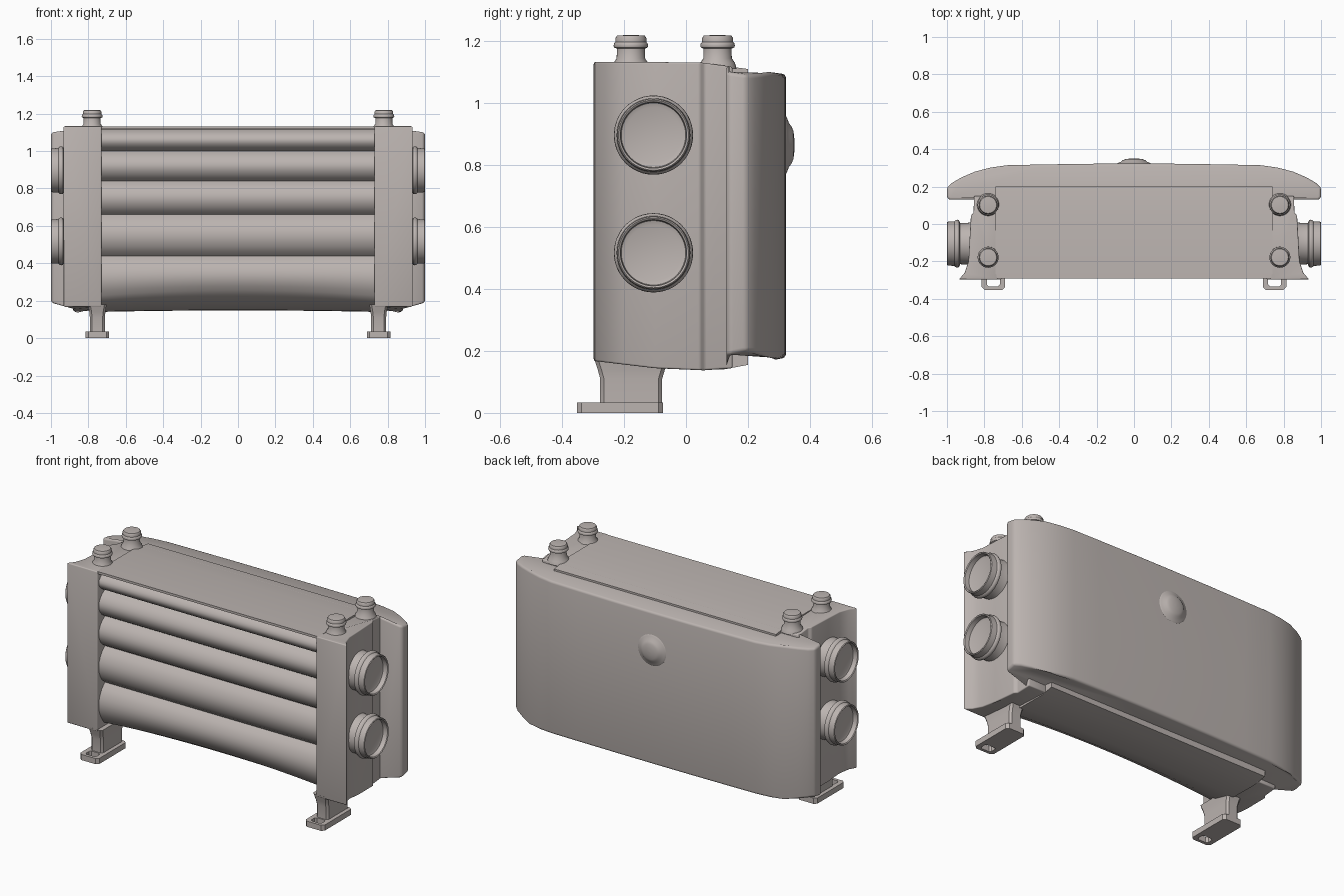
import bpy, bmesh, math
from mathutils import Vector, Matrix

if "Cube" in bpy.data.objects:
    bpy.data.objects.remove(bpy.data.objects["Cube"])

grey = bpy.data.materials.new("warm_grey")
grey.diffuse_color = (0.50, 0.455, 0.435, 1)
grey.use_nodes = True
grey.node_tree.nodes["Principled BSDF"].inputs["Base Color"].default_value = grey.diffuse_color


def loft(name, rings, closed=False, bevel=0.0, angle=40):
    """Skin a list of equal-length rings; cap the ends unless closed."""
    bm = bmesh.new()
    vs = [[bm.verts.new(p) for p in r] for r in rings]
    n = len(rings[0])
    pairs = list(zip(vs, vs[1:])) + ([(vs[-1], vs[0])] if closed else [])
    for a, b in pairs:
        for i in range(n):
            j = (i + 1) % n
            bm.faces.new((a[i], a[j], b[j], b[i]))
    if not closed:
        bm.faces.new(vs[0])
        bm.faces.new(vs[-1])
    bmesh.ops.recalc_face_normals(bm, faces=bm.faces)
    me = bpy.data.meshes.new(name)
    bm.to_mesh(me)
    bm.free()
    me.materials.append(grey)
    ob = bpy.data.objects.new(name, me)
    bpy.context.collection.objects.link(ob)
    bpy.ops.object.select_all(action='DESELECT')
    bpy.context.view_layer.objects.active = ob
    ob.select_set(True)
    if bevel:
        m = ob.modifiers.new("bevel", 'BEVEL')
        m.width, m.segments, m.limit_method = bevel, 3, 'ANGLE'
        m.angle_limit = math.radians(35)
        bpy.ops.object.modifier_apply(modifier="bevel")
    bpy.ops.object.shade_smooth_by_angle(angle=math.radians(angle))
    return ob


def revolve(name, profile, loc, axis, seg=40):
    """Turn (radius, height) points around an axis through loc."""
    q = Vector((0, 0, 1)).rotation_difference(Vector(axis))
    rings = [[Vector(loc) + q @ Vector((r * math.cos(2 * math.pi * i / seg),
              r * math.sin(2 * math.pi * i / seg), h)) for i in range(seg)]
             for r, h in profile]
    return loft(name, rings)


def rect(cx, y0, y1, hx, z, c=0.0):
    """Rectangle with chamfered corners at height z."""
    x0, x1 = cx - hx, cx + hx
    return [(x0 + c, y0, z), (x1 - c, y0, z), (x1, y0 + c, z), (x1, y1 - c, z),
            (x1 - c, y1, z), (x0 + c, y1, z), (x0, y1 - c, z), (x0, y0 + c, z)]


def top_z(x, y):
    return 1.133 - 0.14 * max(0, y - 0.04) - 0.15 * max(0, abs(x) - 0.87)


def bottom_z(x, y):
    return (0.138 + 0.12 * max(0, -0.05 - y) + 0.2 * max(0, y - 0.12)
            + 0.32 * max(0, abs(x) - 0.85))


# Core with five bulging louvres on the front and an arched underside
edges = [1.115, 1.0, 0.84, 0.66, 0.44, 0.20]
rings = []
for k in range(17):
    x = -0.74 + 1.48 * k / 16
    arch = 1 - (x / 0.74) ** 2
    ring = [(x, 0.2, top_z(0, 0.2)), (x, 0.04, 1.132), (x, -0.292, 1.132),
            (x, -0.292, 1.118)]
    for zt, zb in zip(edges, edges[1:]):
        for s in range(9):
            t = s / 9
            z = zt + (zb - zt) * t
            if zb == 0.20:
                z += 0.032 * arch * t
            ring.append((x, -0.225 - 0.06 * math.sin(math.pi * t) ** 0.7, z))
    ring += [(x, -0.235, 0.20 + 0.032 * arch), (x, -0.16, 0.165 + 0.02 * arch),
             (x, -0.05, 0.142 + 0.008 * arch), (x, 0.12, 0.14 + 0.008 * arch), (x, 0.2, 0.155)]
    rings.append(ring)
loft("louvred_core", rings, angle=35)

# Curved rear shell wrapping past the ends
half = [(0.86, 0.13), (0.985, 0.13), (1.0, 0.14), (1.0, 0.195), (0.97, 0.222),
        (0.92, 0.25), (0.85, 0.28), (0.77, 0.301), (0.68, 0.314), (0.5, 0.318), (0.25, 0.322)]
outline = half + [(0, 0.323)] + [(-x, y) for x, y in reversed(half)]
loft("rear_shell", [[(x, y, bottom_z(x, y)) for x, y in outline],
                    [(x, y, top_z(x, y)) for x, y in outline]], bevel=0.012)

# Rear knob with a raised middle
revolve("rear_knob", [(0.11, -0.01), (0.105, 0.0), (0.085, 0.01), (0.07, 0.016), (0.06, 0.024),
                      (0.045, 0.03), (0.02, 0.033), (0.004, 0.034)], (0, 0.317, 0.865), (0, 1, 0))

for side, s in (("left", -1), ("right", 1)):
    # End tank with a flared front lip
    tank = [(0.73, -0.298), (0.935, -0.296), (0.905, -0.26), (0.885, -0.2), (0.88, -0.1),
            (0.872, 0.045), (0.858, 0.06), (0.855, 0.15), (0.73, 0.15)]
    def tank_ring(zf, tank=tank, s=s):
        return [(s * x, y, zf(0, y)) for x, y in tank]
    loft(side + "_end_tank", [tank_ring(bottom_z), tank_ring(top_z)], bevel=0.006)

    # Side pipes with a rim and a recessed disc
    for level, z in (("upper", 0.897), ("lower", 0.517)):
        revolve(f"{side}_{level}_pipe",
                [(0.118, 0), (0.112, 0.015), (0.110, 0.065), (0.125, 0.072), (0.128, 0.08),
                 (0.126, 0.09), (0.119, 0.097), (0.117, 0.132), (0.113, 0.136),
                 (0.107, 0.132), (0.104, 0.105), (0.09, 0.1)],
                (s * 0.864, -0.105, z), (s, 0, 0), 48)

    # Caps on top
    for place, y in (("front", -0.178), ("rear", 0.102)):
        revolve(f"{side}_{place}_cap",
                [(0.062, -0.02), (0.056, 0.0), (0.046, 0.015), (0.045, 0.046), (0.054, 0.05),
                 (0.056, 0.056), (0.054, 0.064), (0.05, 0.068), (0.05, 0.08),
                 (0.045, 0.088), (0.02, 0.09)],
                (s * 0.78, y, 1.13), (0, 0, 1), 32)

    # Leg and slotted foot plate
    cx = s * 0.752
    loft(side + "_leg", [rect(cx, -0.277, -0.077, 0.04, 0.02, 0.012),
                         rect(cx, -0.277, -0.077, 0.04, 0.11, 0.012),
                         rect(cx, -0.285, -0.068, 0.043, 0.14, 0.012),
                         rect(cx, -0.298, -0.05, 0.05, 0.18, 0.012)])
    loft(side + "_foot", [rect(cx, -0.352, -0.074, 0.063, 0.0, 0.015),
                          rect(cx, -0.352, -0.074, 0.063, 0.034, 0.015),
                          rect(cx, -0.334, -0.285, 0.035, 0.034, 0.01),
                          rect(cx, -0.334, -0.285, 0.035, 0.0, 0.01)], closed=True)
